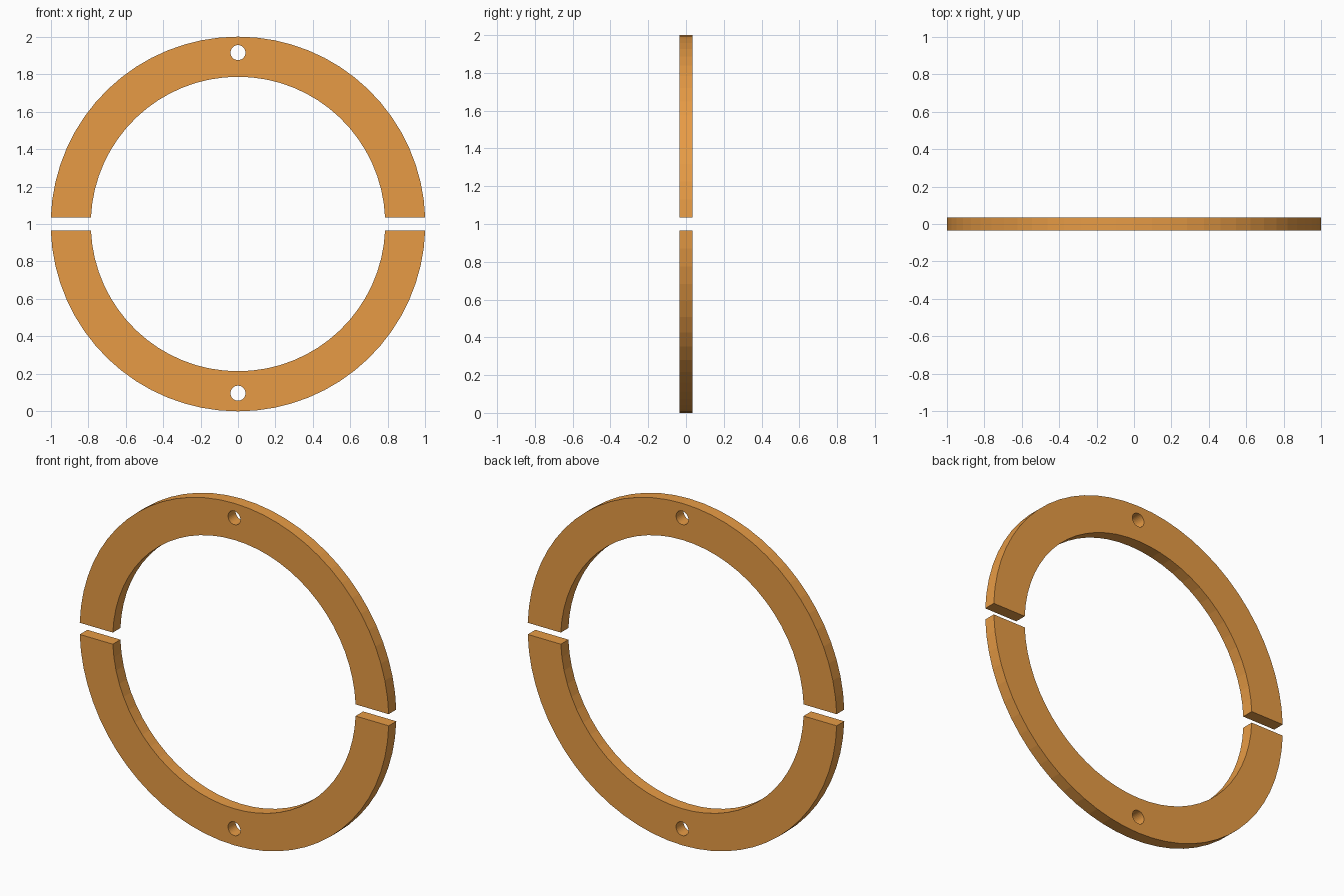
import bpy
from math import asin, cos, sin, pi

if "Cube" in bpy.data.objects:
    bpy.data.objects.remove(bpy.data.objects["Cube"])

OUTER, INNER, GAP, HALF_DEPTH = 1.0, 0.786, 0.034, 0.035

mat = bpy.data.materials.new("orange")
mat.diffuse_color = (0.8, 0.33, 0.06, 1)
mat.use_nodes = True
mat.node_tree.nodes["Principled BSDF"].inputs["Base Color"].default_value = mat.diffuse_color


def arc(radius, steps):
    # Arc trimmed where it meets the straight gap edge
    a = asin(GAP / radius)
    return [(radius * cos(a + (pi - 2 * a) * i / steps),
             radius * sin(a + (pi - 2 * a) * i / steps)) for i in range(steps + 1)]


def circle(z, radius, steps):
    return [(radius * cos(2 * pi * i / steps), z + radius * sin(2 * pi * i / steps))
            for i in range(steps)]


def half_ring(name, side, hole_z):
    # Filled outline with a bolt hole, extruded to the ring's thickness
    curve = bpy.data.curves.new(name, 'CURVE')
    curve.dimensions = '2D'
    curve.fill_mode = 'BOTH'
    curve.extrude = HALF_DEPTH
    outline = arc(OUTER, 32) + arc(INNER, 32)[::-1]
    for pts in (outline, circle(hole_z, 0.04, 32)):
        spline = curve.splines.new('POLY')
        spline.points.add(len(pts) - 1)
        for p, (x, z) in zip(spline.points, pts):
            p.co = (x * side, z * side, 0, 1)
        spline.use_cyclic_u = True
        spline.use_smooth = False
    curve.materials.append(mat)
    obj = bpy.data.objects.new(name, curve)
    bpy.context.collection.objects.link(obj)
    obj.location.z = 1
    obj.rotation_euler.x = pi / 2
    bpy.ops.object.select_all(action='DESELECT')
    obj.select_set(True)
    bpy.context.view_layer.objects.active = obj
    bpy.ops.object.convert(target='MESH')
    bpy.ops.object.shade_flat()


half_ring("upper_half_ring", 1, 0.915)
half_ring("lower_half_ring", -1, 0.903)
